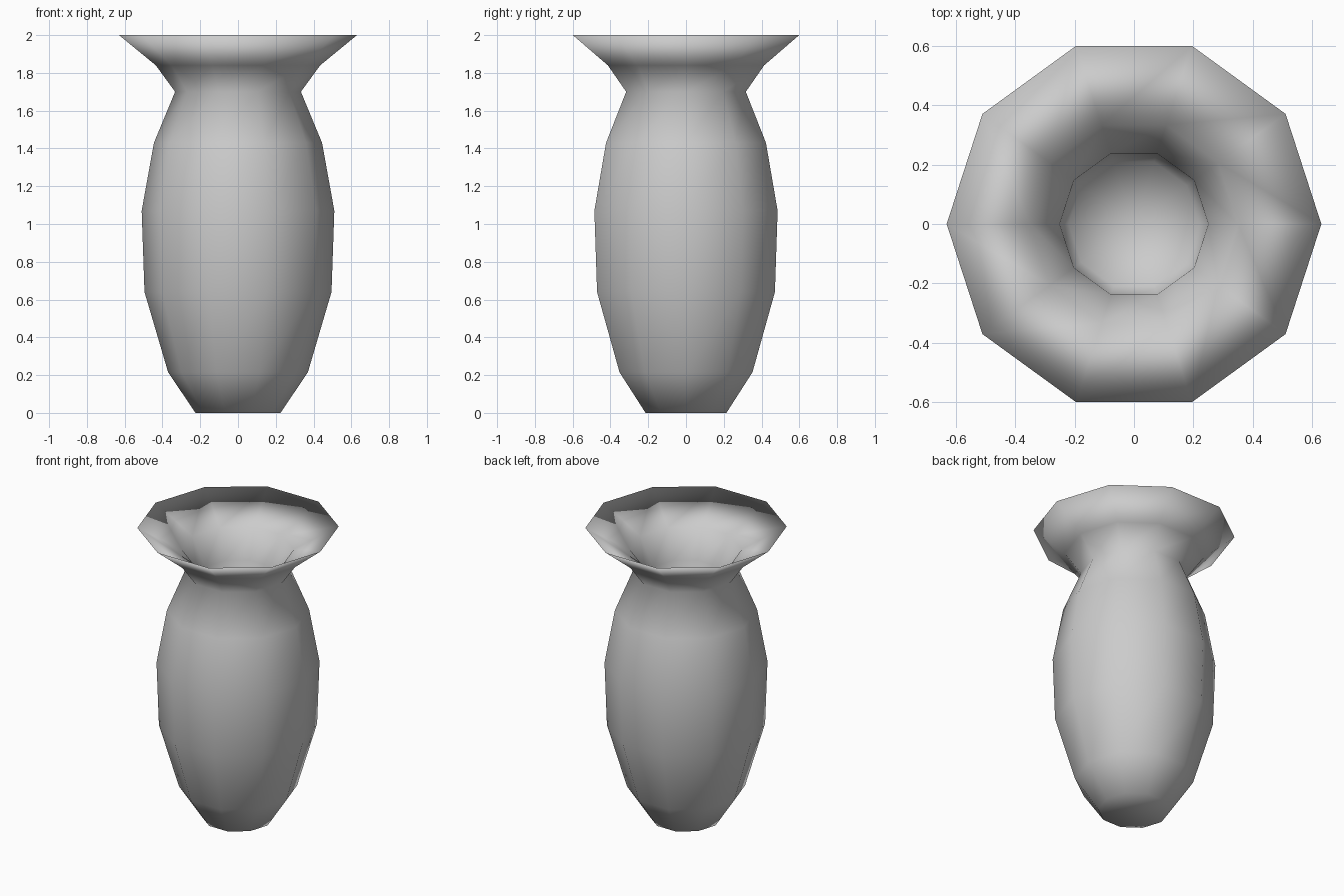
import bpy, bmesh
from math import cos, sin, pi

if "Cube" in bpy.data.objects:
    bpy.data.objects.remove(bpy.data.objects["Cube"])

SIDES = 10

# Profile (radius, height): outside from foot to rim, then down the throat
profile = [
    (0.225, 0.0), (0.37, 0.215), (0.495, 0.64), (0.51, 1.07),
    (0.445, 1.43), (0.333, 1.70), (0.435, 1.84), (0.63, 2.0),
    (0.35, 1.845), (0.25, 1.66), (0.22, 1.2),
]

bm = bmesh.new()


def ring(radius, height):
    return [bm.verts.new((radius * cos(2 * pi * i / SIDES),
                          radius * sin(2 * pi * i / SIDES), height))
            for i in range(SIDES)]


# Walls
rings = [ring(r, z) for r, z in profile]
for low, high in zip(rings, rings[1:]):
    for i in range(SIDES):
        j = (i + 1) % SIDES
        bm.faces.new((low[i], low[j], high[j], high[i]))

# Underside
bm.faces.new(list(reversed(rings[0])))

# Inner floor
centre = bm.verts.new((0, 0, profile[-1][1]))
for i in range(SIDES):
    bm.faces.new((rings[-1][i], rings[-1][(i + 1) % SIDES], centre))

for f in bm.faces:
    f.smooth = True
bmesh.ops.recalc_face_normals(bm, faces=bm.faces[:])

mesh = bpy.data.meshes.new("vase")
bm.to_mesh(mesh)
bm.free()
vase = bpy.data.objects.new("vase", mesh)
bpy.context.collection.objects.link(vase)
